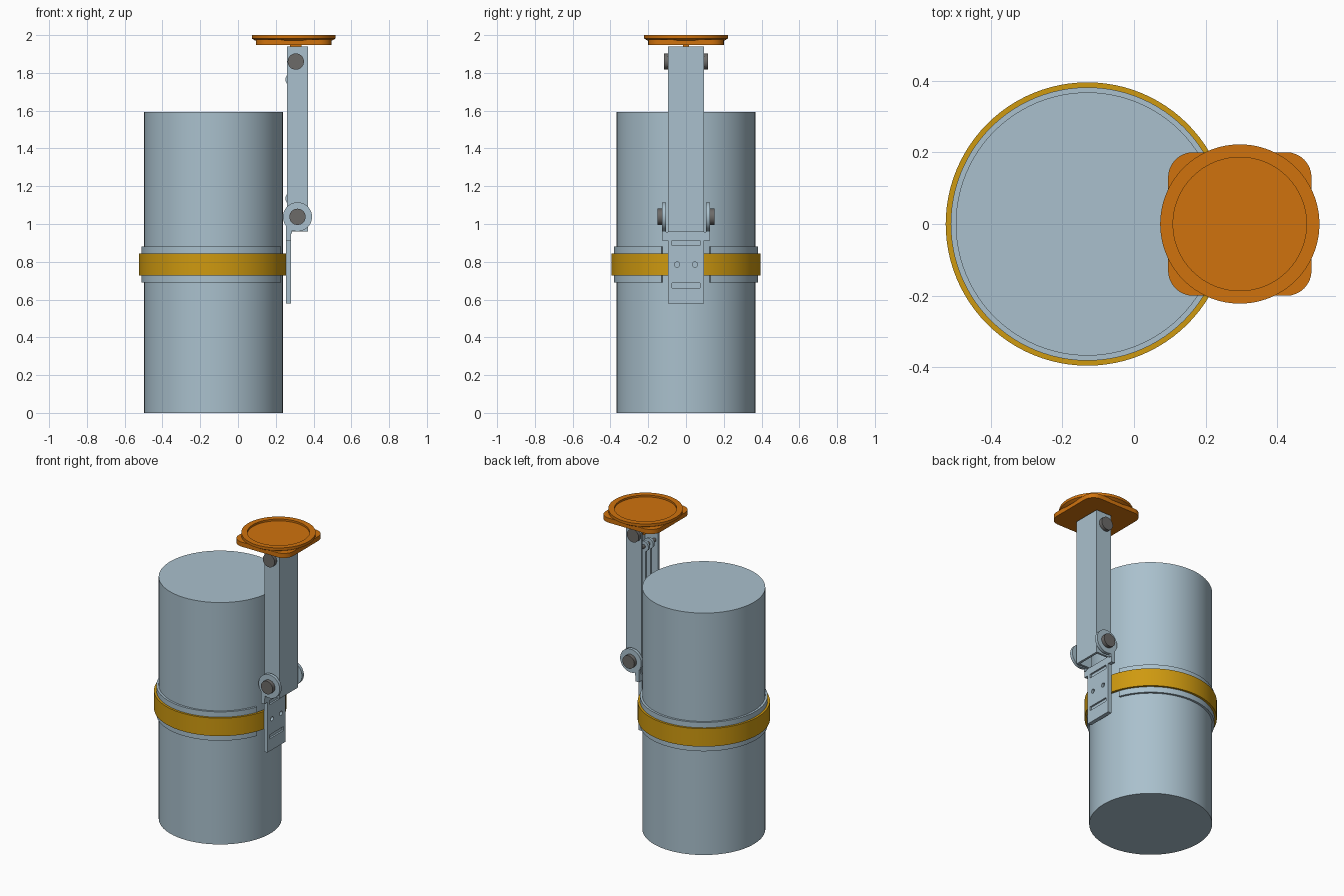
import bpy, bmesh, math
from mathutils import Matrix

if "Cube" in bpy.data.objects:
    bpy.data.objects.remove(bpy.data.objects["Cube"])


def material(name, rgb):
    m = bpy.data.materials.new(name)
    m.diffuse_color = (*rgb, 1)
    m.use_nodes = True
    m.node_tree.nodes["Principled BSDF"].inputs["Base Color"].default_value = m.diffuse_color
    return m


STEEL = material("pale blue steel", (0.40, 0.53, 0.61))
GOLD = material("gold strap", (0.62, 0.32, 0.005))
ORANGE = material("orange pad", (0.63, 0.17, 0.004))
DARK = material("dark bolt", (0.15, 0.145, 0.14))
CX = -0.13            # tank axis
PX = 0.295            # pad axis


def finish(name, bm, mat, smooth=True):
    bmesh.ops.recalc_face_normals(bm, faces=bm.faces)
    me = bpy.data.meshes.new(name)
    bm.to_mesh(me)
    bm.free()
    ob = bpy.data.objects.new(name, me)
    bpy.context.collection.objects.link(ob)
    me.materials.append(mat)
    if smooth:
        bpy.ops.object.select_all(action='DESELECT')
        bpy.context.view_layer.objects.active = ob
        ob.select_set(True)
        bpy.ops.object.shade_smooth_by_angle(angle=math.radians(30))
    return ob


def box(name, x, y, z, mat):
    bm = bmesh.new()
    bmesh.ops.create_cube(bm, size=1)
    for v in bm.verts:
        v.co = [a[0] + (c + 0.5) * (a[1] - a[0]) for a, c in zip((x, y, z), v.co)]
    return finish(name, bm, mat, False)


def cyl(name, center, r, depth, axis, mat, n=48):
    bm = bmesh.new()
    rot = {'x': Matrix.Rotation(math.pi / 2, 4, 'Y'),
           'y': Matrix.Rotation(math.pi / 2, 4, 'X'), 'z': Matrix()}[axis]
    bmesh.ops.create_cone(bm, cap_ends=True, segments=n, radius1=r, radius2=r,
                          depth=depth, matrix=Matrix.Translation(center) @ rot)
    return finish(name, bm, mat)


def extrude(name, pts, z0, z1, mat):
    """Closed outline in x, y raised from z0 to z1."""
    bm = bmesh.new()
    f = bm.faces.new([bm.verts.new((x, y, z0)) for x, y in pts])
    up = bmesh.ops.extrude_face_region(bm, geom=[f])["geom"]
    for v in up:
        if isinstance(v, bmesh.types.BMVert):
            v.co.z = z1
    return finish(name, bm, mat)


def lathe(name, cx, profile, mat, n=96):
    """Closed r, z outline turned about a vertical axis."""
    bm = bmesh.new()
    rings = [[bm.verts.new((cx + r * math.cos(2 * math.pi * i / n),
                            r * math.sin(2 * math.pi * i / n), z)) for r, z in profile]
             for i in range(n)]
    k = len(profile)
    for i in range(n):
        a, b = rings[i], rings[(i + 1) % n]
        for j in range(k):
            bm.faces.new((a[j], b[j], b[(j + 1) % k], a[(j + 1) % k]))
    return finish(name, bm, mat)


def cut(ob, cutters):
    for c in cutters:
        c.hide_render = True
        c.hide_set(True)
        m = ob.modifiers.new("cut", 'BOOLEAN')
        m.operation, m.object, m.solver = 'DIFFERENCE', c, 'EXACT'


# Tank, open-ended liner band and strap
cyl("tank", (CX, 0, 0.797), 0.367, 1.594, 'z', STEEL, 96)
gap = math.asin(0.13 / 0.38)
angles = [gap + (2 * math.pi - 2 * gap) * i / 90 for i in range(91)]
band = [(CX + 0.381 * math.cos(a), 0.381 * math.sin(a)) for a in angles]
band += [(CX + 0.362 * math.cos(a), 0.362 * math.sin(a)) for a in reversed(angles)]
extrude("strap_liner", band, 0.69, 0.88, STEEL)
lathe("strap", CX, [(0.379, 0.727), (0.395, 0.727), (0.395, 0.845), (0.379, 0.845)], GOLD)

# Mounting plate with two slots and two screw holes
plate = box("mounting_plate", (0.255, 0.281), (-0.095, 0.095), (0.58, 0.96), STEEL)
cutters = [box("slot_cutter", (0.27, 0.30), (-0.073, 0.073), (z - 0.013, z + 0.013), STEEL)
           for z in (0.675, 0.90)]
cutters += [cyl("hole_cutter", (0.28, y, 0.785), 0.014, 0.03, 'x', STEEL, 24)
            for y in (-0.047, 0.047)]
cut(plate, cutters)

# Hinge ears, bolts and arm side walls on both sides
for s, side in ((-1, "front"), (1, "back")):
    def span(a, b):
        return tuple(sorted((s * a, s * b)))
    box(side + "_ear_shoulder", (0.255, 0.281), span(0.09, 0.126), (0.912, 0.957), STEEL)
    box(side + "_ear_neck", (0.255, 0.285), span(0.106, 0.126), (0.95, 1.04), STEEL)
    cyl(side + "_ear", (0.315, s * 0.116, 1.038), 0.077, 0.02, 'y', STEEL)
    cyl(side + "_hinge_bolt", (0.315, s * 0.137, 1.038), 0.043, 0.026, 'y', DARK, 32)
    cyl(side + "_top_bolt", (0.306, s * 0.105, 1.86), 0.043, 0.024, 'y', DARK, 32)
    box(side + "_arm_wall", (0.26, 0.369), span(0.080, 0.094), (0.96, 1.94), STEEL)
    # Paired links of the strut inside the arm
    box(side + "_strut_link", (0.272, 0.298), span(0.018, 0.032), (1.135, 1.765), STEEL)
    for z, end in ((1.135, "lower"), (1.765, "upper")):
        cyl(f"{side}_{end}_strut_eye", (0.285, s * 0.025, z), 0.034, 0.016, 'y', STEEL, 32)

# Arm web and cross pins
box("arm_web", (0.355, 0.37), (-0.094, 0.094), (0.96, 1.94), STEEL)
for x, z, r in ((0.315, 1.038, 0.02), (0.306, 1.86, 0.02), (0.285, 1.135, 0.012), (0.285, 1.765, 0.012)):
    cyl("cross_pin", (x, 0, z), r, 0.18, 'y', DARK, 24)

# Pad: rounded square base, recessed disc and hanging tab
square = []
for qx, qy, start in ((1, 1, 0), (-1, 1, 90), (-1, -1, 180), (1, -1, 270)):
    for i in range(9):
        a = math.radians(start + i * 90 / 8)
        square.append((PX + qx * 0.13 + 0.07 * math.cos(a), qy * 0.13 + 0.07 * math.sin(a)))
extrude("pad_base", square, 1.947, 1.977, ORANGE)
lathe("pad_rim", PX, [(0.186, 1.972), (0.205, 1.972), (0.222, 1.982), (0.222, 2.0), (0.186, 2.0)], ORANGE)
cyl("pad_floor", (PX, 0, 1.98), 0.188, 0.016, 'z', ORANGE, 96)
box("pad_tab", (0.275, 0.337), (-0.016, 0.016), (1.86, 1.95), ORANGE)
cyl("pad_tab_eye", (0.306, 0, 1.86), 0.031, 0.032, 'y', ORANGE, 32)
